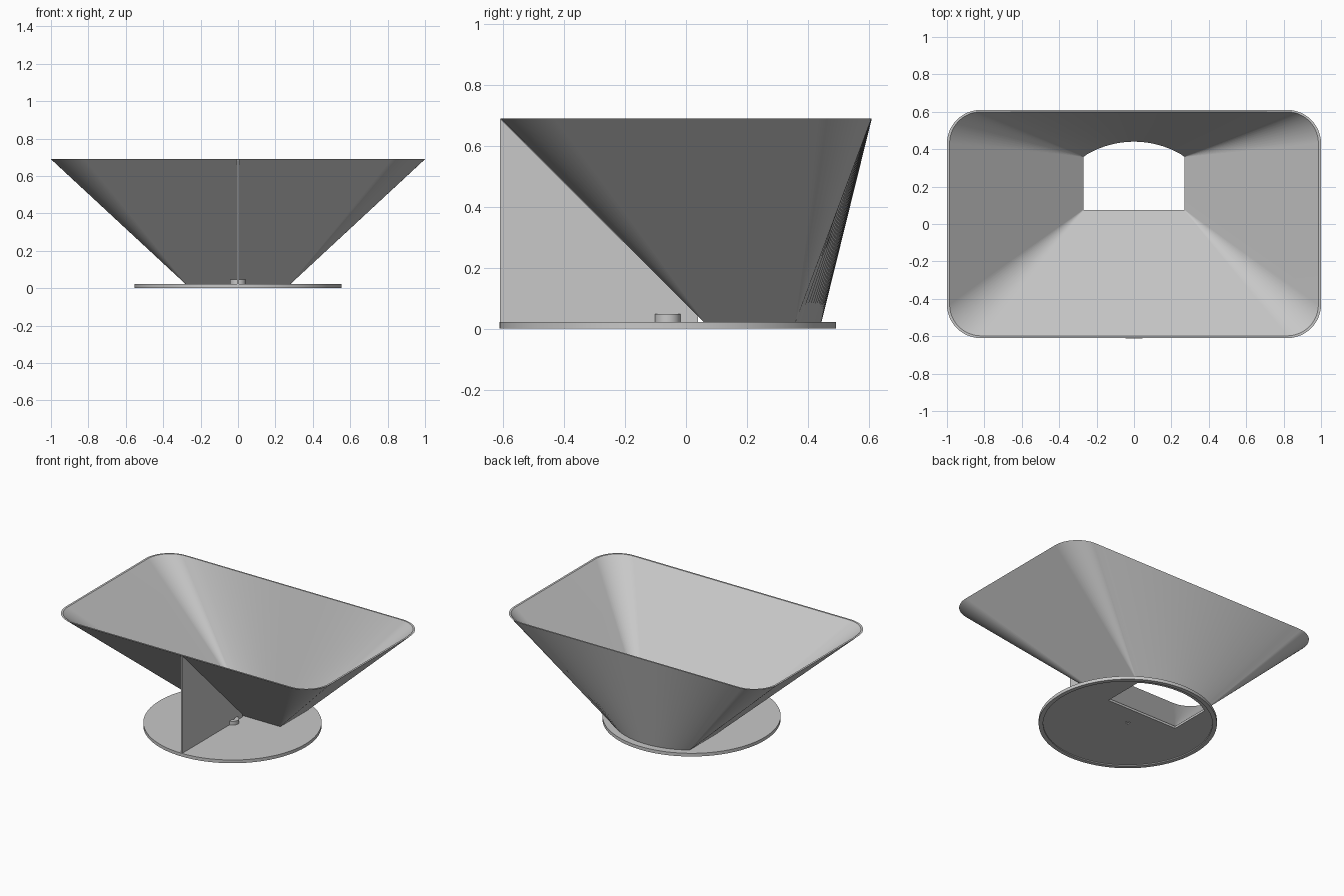
import bpy, bmesh, math

if "Cube" in bpy.data.objects:
    bpy.data.objects.remove(bpy.data.objects["Cube"], do_unlink=True)

DISC_Y = -0.06      # centre of the round base
DISC_TOP = 0.022
TOP = 0.69

grey = bpy.data.materials.new("light grey")
grey.use_nodes = True
grey.diffuse_color = (0.58, 0.58, 0.58, 1)
grey.node_tree.nodes["Principled BSDF"].inputs["Base Color"].default_value = grey.diffuse_color


def finish(name, bm):
    bmesh.ops.recalc_face_normals(bm, faces=bm.faces)
    mesh = bpy.data.meshes.new(name)
    bm.to_mesh(mesh)
    bm.free()
    mesh.materials.append(grey)
    obj = bpy.data.objects.new(name, mesh)
    bpy.context.collection.objects.link(obj)
    return obj


def activate(obj):
    bpy.ops.object.select_all(action="DESELECT")
    obj.select_set(True)
    bpy.context.view_layer.objects.active = obj


def smooth(obj):
    activate(obj)
    bpy.ops.object.shade_smooth_by_angle(angle=math.radians(30))


def prism(name, outline, z0, z1):
    bm = bmesh.new()
    low = [bm.verts.new((x, y, z0)) for x, y in outline]
    high = [bm.verts.new((x, y, z1)) for x, y in outline]
    bm.faces.new(low)
    bm.faces.new(high)
    for i in range(len(low)):
        j = (i + 1) % len(low)
        bm.faces.new((low[i], low[j], high[j], high[i]))
    return finish(name, bm)


def disc(name, radius, z0, z1, sides=96):
    turn = [math.tau * i / sides for i in range(sides)]
    return prism(name, [(radius * math.cos(a), DISC_Y + radius * math.sin(a)) for a in turn], z0, z1)


def cut(target, cutter):
    mod = target.modifiers.new("cut", "BOOLEAN")
    mod.object, mod.operation, mod.solver = cutter, "DIFFERENCE", "EXACT"
    activate(target)
    bpy.ops.object.modifier_apply(modifier=mod.name)
    bpy.data.objects.remove(cutter, do_unlink=True)


def outline(half_width, front, back, radius, arc=None, steps=12, back_steps=32):
    """Rounded rectangle; the back edge may bulge along an arc around the base centre."""
    pts = []
    inner = half_width - radius
    corners = [(inner, front + radius), (inner, back - radius),
               (-inner, back - radius), (-inner, front + radius)]
    for k, (cx, cy) in enumerate(corners):
        for i in range(steps + 1):
            a = math.radians(90) * (k - 1 + i / steps)
            pts.append((cx + radius * math.cos(a), cy + radius * math.sin(a)))
        if k == 1:
            for i in range(1, back_steps):
                x = inner * (1 - 2 * i / back_steps)
                y = math.sqrt(arc ** 2 - x ** 2) + DISC_Y if arc else back
                pts.append((x, y))
    return pts


# Hopper: four matching rings joined into a thin-walled funnel
throat_out = outline(0.28, 0.058, 0.36, 0.002, arc=0.505)
throat_in = outline(0.27, 0.075, 0.36, 0.002, arc=0.5)
rim_out = outline(1.0, -0.61, 0.61, 0.18)
rim_in = outline(0.986, -0.598, 0.6, 0.168)
bm = bmesh.new()
rings = [[bm.verts.new((x, y, z)) for x, y in pts] for pts, z in
         ((throat_out, DISC_TOP), (rim_out, TOP), (rim_in, TOP), (throat_in, DISC_TOP))]
for a, b in zip(rings, rings[1:] + rings[:1]):
    for i in range(len(a)):
        j = (i + 1) % len(a)
        bm.faces.new((a[i], a[j], b[j], b[i]))
hopper = finish("hopper", bm)
smooth(hopper)
weighted = hopper.modifiers.new("flat panels", "WEIGHTED_NORMAL")
weighted.keep_sharp = True

# Round base: shallow recess below, outlet and centre hole
base = disc("base_plate", 0.553, 0, DISC_TOP)
cut(base, disc("recess_cutter", 0.525, -0.05, 0.007))
cut(base, prism("outlet_cutter", throat_in, -0.1, 0.1))
cut(base, disc("hole_cutter", 0.014, -0.1, 0.1, 24))
smooth(base)

# Pivot boss around the centre hole
boss = disc("pivot_boss", 0.042, DISC_TOP - 0.002, 0.048, 32)
cut(boss, disc("boss_hole_cutter", 0.014, -0.1, 0.1, 24))
smooth(boss)

# Upright rib carrying the front of the hopper
bm = bmesh.new()
profile = [(-0.61, 0.008), (-0.61, TOP - 0.002), (0.04, 0.04), (0.04, 0.008)]
face = bm.faces.new([bm.verts.new((-0.006, y, z)) for y, z in profile])
side = bmesh.ops.extrude_face_region(bm, geom=[face])
bmesh.ops.translate(bm, vec=(0.012, 0, 0),
                    verts=[v for v in side["geom"] if isinstance(v, bmesh.types.BMVert)])
finish("support_rib", bm)
